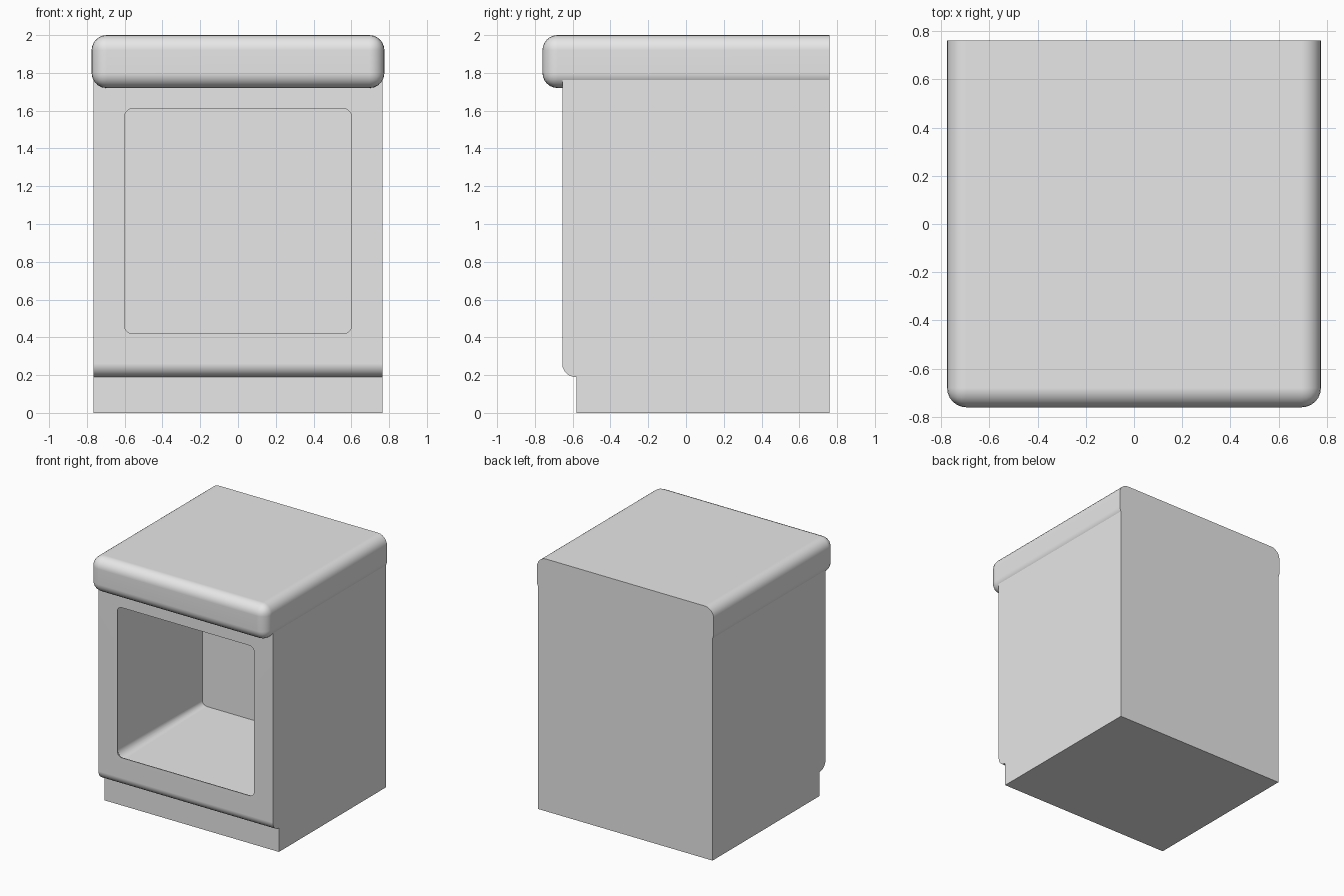
import bpy, bmesh
from math import sin, cos, pi, radians

cube = bpy.data.objects.get("Cube")
if cube:
    bpy.data.objects.remove(cube, do_unlink=True)

grey = bpy.data.materials.new("plain grey")
grey.use_nodes = True
grey.diffuse_color = (0.8, 0.8, 0.8, 1)
grey.node_tree.nodes["Principled BSDF"].inputs["Base Color"].default_value = (0.8, 0.8, 0.8, 1)

BACK, FRONT = 0.76, -0.655


def make_object(name, bm):
    bmesh.ops.recalc_face_normals(bm, faces=bm.faces)
    mesh = bpy.data.meshes.new(name)
    bm.to_mesh(mesh)
    bm.free()
    mesh.materials.append(grey)
    obj = bpy.data.objects.new(name, mesh)
    bpy.context.collection.objects.link(obj)
    return obj


def loft(name, rings):
    """Skin a stack of equal-length closed rings and cap both ends."""
    bm = bmesh.new()
    loops = [[bm.verts.new(p) for p in ring] for ring in rings]
    for a, b in zip(loops, loops[1:]):
        for i in range(len(a)):
            j = (i + 1) % len(a)
            bm.faces.new((a[i], a[j], b[j], b[i]))
    bm.faces.new(loops[0])
    bm.faces.new(loops[-1])
    return make_object(name, bm)


def activate(obj):
    bpy.ops.object.select_all(action="DESELECT")
    obj.select_set(True)
    bpy.context.view_layer.objects.active = obj


def smooth(obj):
    activate(obj)
    bpy.ops.object.shade_smooth_by_angle(angle=radians(35))
    obj.modifiers.new("weighted normals", "WEIGHTED_NORMAL").keep_sharp = True


def rounded_opening(y, grow):
    """Rounded rectangle around the opening, enlarged by grow."""
    half_w, half_h, mid_z, r = 0.60, 0.595, 1.015, 0.04
    pts = []
    for k, (sx, sz) in enumerate([(1, 1), (-1, 1), (-1, -1), (1, -1)]):
        for s in range(6):
            a = (k + s / 5) * pi / 2
            pts.append((sx * (half_w - r) + (r + grow) * cos(a), y,
                        mid_z + sz * (half_h - r) + (r + grow) * sin(a)))
    return pts


# Cabinet body: side profile with recessed plinth and rounded lower lip
lip = 0.07
profile = [(BACK, 0), (-0.58, 0), (-0.58, 0.19)]
for s in range(7):
    a = s / 6 * pi / 2
    profile.append((FRONT + lip - lip * sin(a), 0.26 - lip * cos(a)))
profile += [(FRONT, 1.78), (BACK, 1.78)]
body = loft("cabinet_body", [[(x, y, z) for y, z in profile] for x in (-0.765, 0.765)])

# Open compartment with a softened rim
rim = 0.025
rings = [rounded_opening(FRONT - 0.05, rim)]
for s in range(5):
    a = s / 4 * pi / 2
    rings.append(rounded_opening(FRONT + rim * sin(a), rim * (1 - cos(a))))
rings.append(rounded_opening(0.41, 0))
cutter = loft("compartment_cutter", rings)
cutter.hide_render = True

cut = body.modifiers.new("compartment", "BOOLEAN")
cut.operation, cut.solver, cut.object = "DIFFERENCE", "EXACT", cutter
activate(body)
bpy.ops.object.modifier_apply(modifier=cut.name)
bpy.data.objects.remove(cutter, do_unlink=True)
smooth(body)

# Worktop: overhanging slab, rounded everywhere but flat at the back
bm = bmesh.new()
bmesh.ops.create_cube(bm, size=1)
for v in bm.verts:
    v.co = (v.co.x * 1.55, v.co.y * 2 * BACK, 1.86 + v.co.z * 0.28)
edges = [e for e in bm.edges if any(v.co.y < 0 for v in e.verts)]
bmesh.ops.bevel(bm, geom=edges, offset=0.08, segments=6, profile=0.5, affect="EDGES")
smooth(make_object("worktop", bm))
